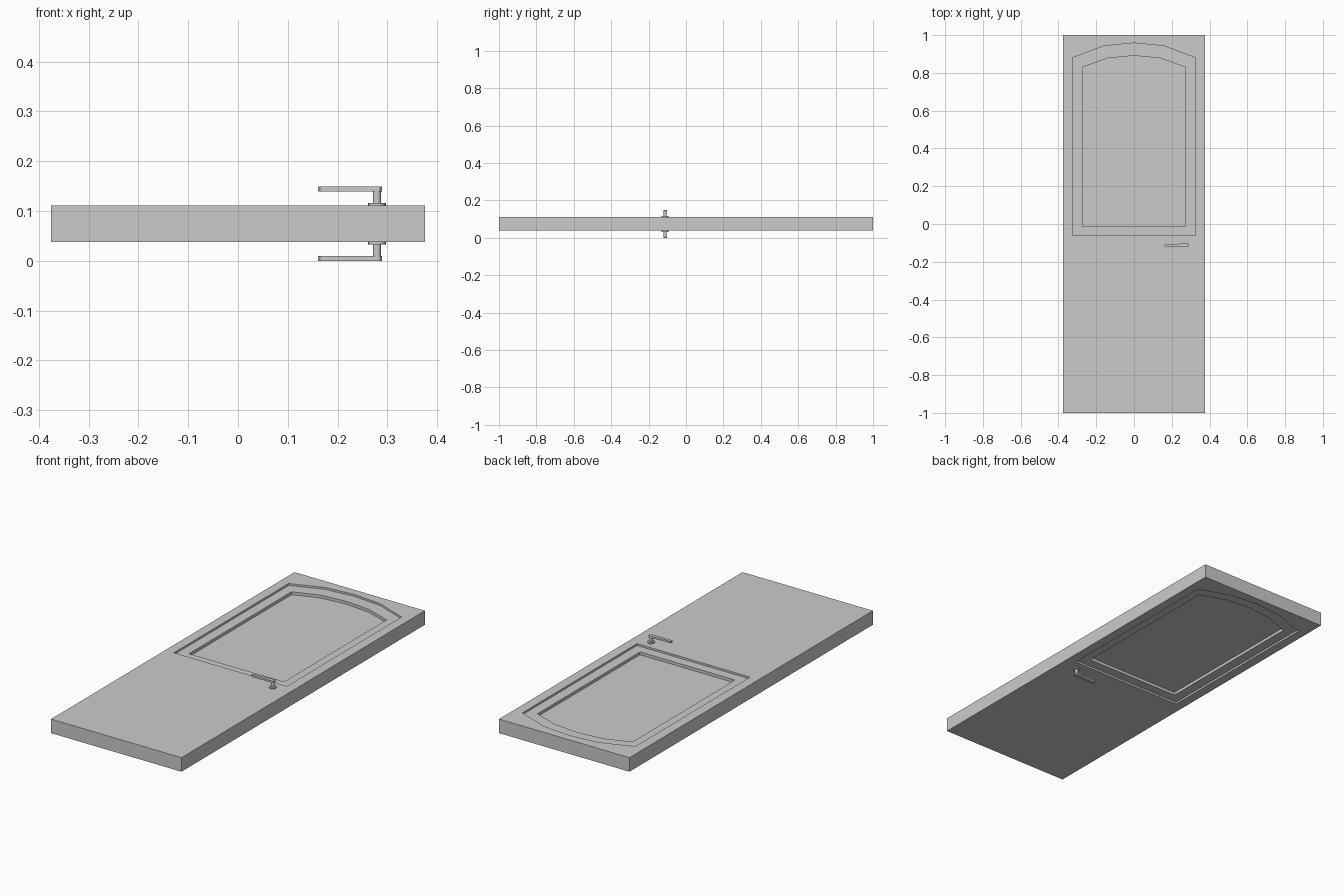
import bpy, bmesh, math
from mathutils import Matrix

if "Cube" in bpy.data.objects:
    bpy.data.objects.remove(bpy.data.objects["Cube"])

MID = 0.0745      # mid plane of the door
HALF = 0.0365     # half thickness


def new_object(name, bm):
    bmesh.ops.recalc_face_normals(bm, faces=bm.faces)
    me = bpy.data.meshes.new(name)
    bm.to_mesh(me)
    bm.free()
    ob = bpy.data.objects.new(name, me)
    bpy.context.collection.objects.link(ob)
    return ob


def add_prism(bm, pts, z0, z1):
    lo = [bm.verts.new((x, y, z0)) for x, y in pts]
    hi = [bm.verts.new((x, y, z1)) for x, y in pts]
    bm.faces.new(lo[::-1])
    bm.faces.new(hi)
    n = len(pts)
    for i in range(n):
        j = (i + 1) % n
        bm.faces.new((lo[i], lo[j], hi[j], hi[i]))


def add_cylinder(bm, x, y, r, z0, z1, seg=16):
    bmesh.ops.create_cone(bm, cap_ends=True, segments=seg, radius1=r, radius2=r,
                          depth=z1 - z0, matrix=Matrix.Translation((x, y, (z0 + z1) / 2)))


def arch(w, bottom, spring, shoulder_x, shoulder, crown):
    return [(-w, bottom), (w, bottom), (w, spring), (shoulder_x, shoulder),
            (0, crown), (-shoulder_x, shoulder), (-w, spring)]


# Door slab
bm = bmesh.new()
add_prism(bm, [(-0.375, -1), (0.375, -1), (0.375, 1), (-0.375, 1)], MID - HALF, MID + HALF)
door = new_object("door_slab", bm)

# Two-step arched recess on both faces
steps = [(arch(0.325, -0.062, 0.88, 0.158, 0.943, 0.958), 0.010),
         (arch(0.273, -0.012, 0.83, 0.138, 0.878, 0.891), 0.025)]
for outline, depth in steps:
    for side in (1, -1):
        bm = bmesh.new()
        a, b = MID + side * (HALF - depth), MID + side * (HALF + 0.03)
        add_prism(bm, outline, min(a, b), max(a, b))
        cutter = new_object("recess_cutter", bm)
        cutter.hide_render = True
        mod = door.modifiers.new("recess", 'BOOLEAN')
        mod.operation = 'DIFFERENCE'
        mod.solver = 'EXACT'
        mod.object = cutter
        bpy.context.view_layer.objects.active = door
        bpy.ops.object.modifier_apply(modifier=mod.name)
        bpy.data.objects.remove(cutter)

# Lever handles, one per face
HX, HY = 0.279, -0.112
lever = [(0.165, -0.121), (0.285, -0.121), (0.289, -0.117), (0.289, -0.105),
         (0.285, -0.101), (0.262, -0.101), (0.235, -0.105), (0.165, -0.106),
         (0.161, -0.110), (0.161, -0.117)]
for side, label in ((1, "upper"), (-1, "lower")):
    def span(a, b):
        return sorted((MID + side * a, MID + side * b))
    for part, r, z in (("rosette", 0.018, (HALF - 0.002, 0.042)),
                       ("spindle", 0.008, (0.040, 0.066))):
        bm = bmesh.new()
        add_cylinder(bm, HX, HY, r, *span(*z))
        ob = new_object(f"{label}_handle_{part}", bm)
        bpy.context.view_layer.objects.active = ob
        ob.select_set(True)
        bpy.ops.object.shade_smooth_by_angle(angle=math.radians(35))
        ob.select_set(False)
    bm = bmesh.new()
    add_prism(bm, lever, *span(0.0645, 0.0745))
    new_object(f"{label}_handle_lever", bm)
